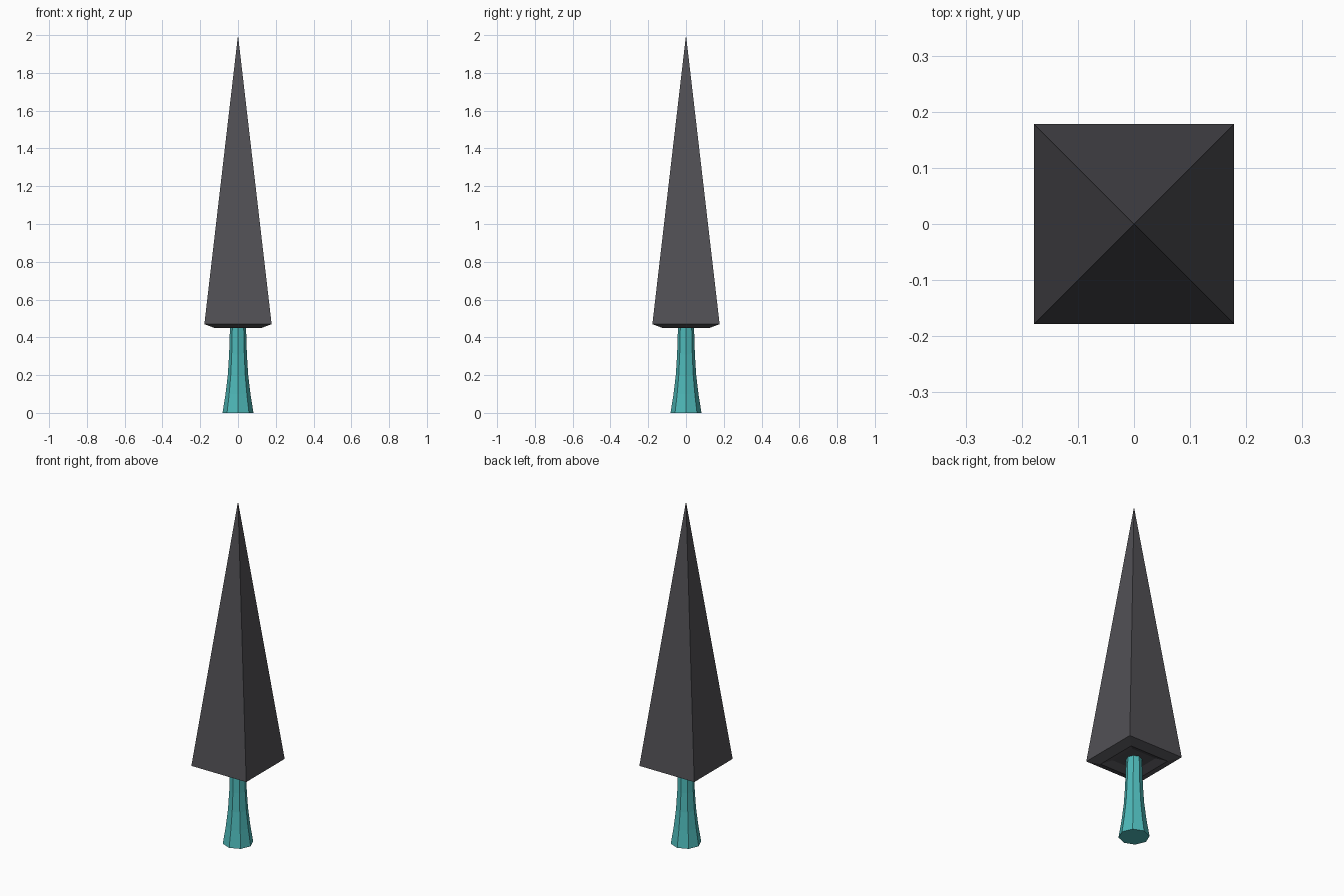
import bpy
import bmesh
from math import cos, sin, pi

cube = bpy.data.objects.get("Cube")
if cube:
    bpy.data.objects.remove(cube, do_unlink=True)


def make_material(name, rgb):
    mat = bpy.data.materials.new(name)
    mat.use_nodes = True
    color = (*rgb, 1.0)
    mat.diffuse_color = color
    mat.node_tree.nodes["Principled BSDF"].inputs["Base Color"].default_value = color
    return mat


def lathe(name, profile, sides, turn, mat):
    """Stack polygon rings of (radius, z); zero radius makes a point, open ends are capped."""
    bm = bmesh.new()
    rings = []
    for r, z in profile:
        count = sides if r else 1
        rings.append([bm.verts.new((r * cos(turn + 2 * pi * i / sides),
                                    r * sin(turn + 2 * pi * i / sides), z))
                      for i in range(count)])
    for low, high in zip(rings, rings[1:]):
        for i in range(sides):
            j = (i + 1) % sides
            if len(high) == 1:
                bm.faces.new((low[i], low[j], high[0]))
            else:
                bm.faces.new((low[i], low[j], high[j], high[i]))
    for ring in (rings[0], rings[-1]):
        if len(ring) > 1:
            bm.faces.new(ring)
    bmesh.ops.recalc_face_normals(bm, faces=bm.faces)
    mesh = bpy.data.meshes.new(name)
    bm.to_mesh(mesh)
    bm.free()
    mesh.materials.append(mat)
    obj = bpy.data.objects.new(name, mesh)
    bpy.context.collection.objects.link(obj)
    return obj


charcoal = make_material("charcoal", (0.082, 0.08, 0.09))
teal = make_material("teal", (0.075, 0.48, 0.48))

# Foliage: tall square spire with a bevelled rim and a shallow recess underneath
corner = 2 ** 0.5
lathe("foliage",
      [(0.08 * corner, 0.47), (0.125 * corner, 0.45), (0.178 * corner, 0.47), (0, 2.0)],
      4, pi / 4, charcoal)

# Trunk: eight-sided, flaring towards the ground
lathe("trunk",
      [(0.082, 0), (0.066, 0.1), (0.054, 0.2), (0.047, 0.31), (0.042, 0.47)],
      8, 0, teal)
